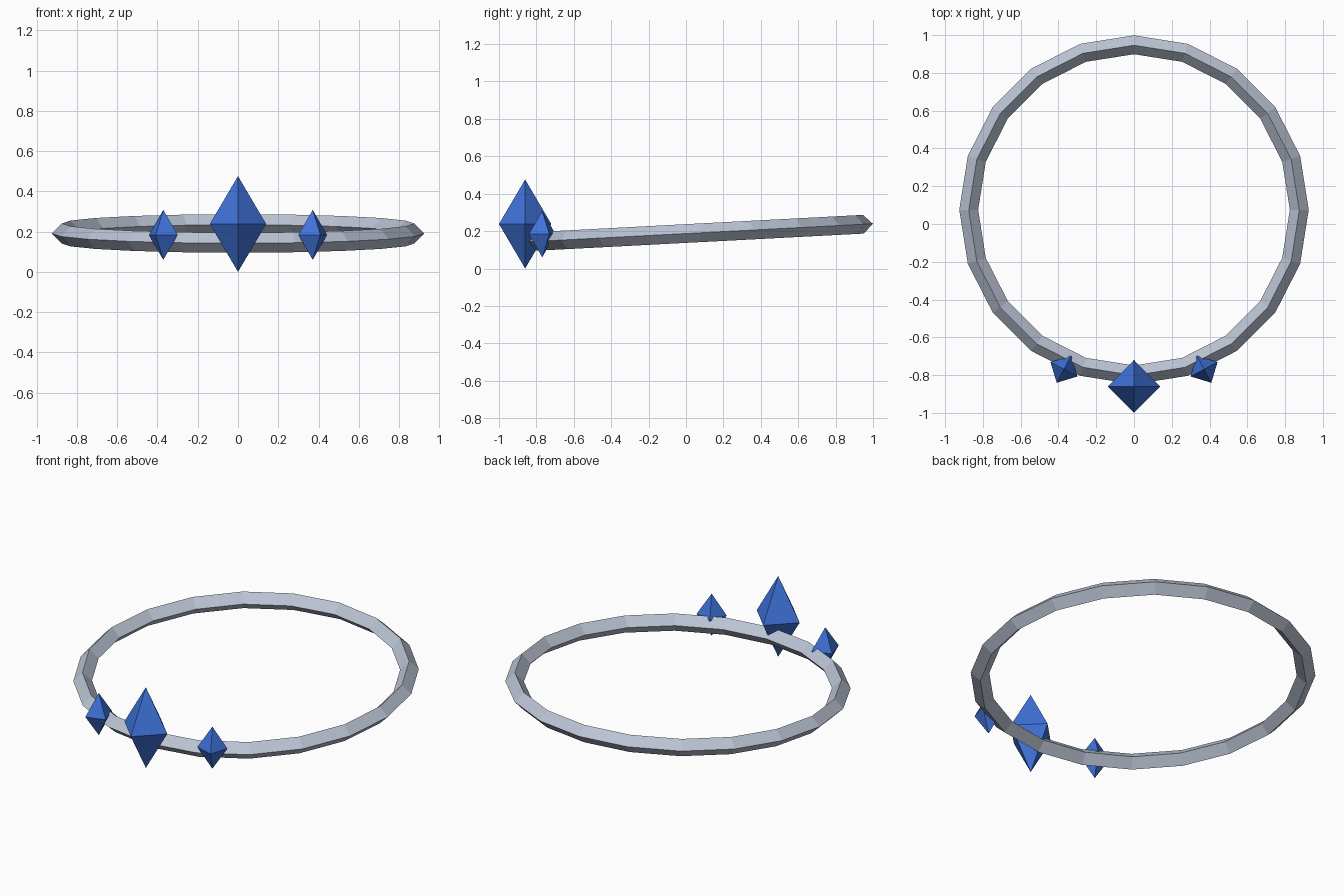
import bpy
import math
from math import radians

if "Cube" in bpy.data.objects:
    bpy.data.objects.remove(bpy.data.objects["Cube"])


def make_material(name, rgb):
    mat = bpy.data.materials.new(name)
    mat.diffuse_color = (*rgb, 1.0)
    mat.use_nodes = True
    mat.node_tree.nodes["Principled BSDF"].inputs["Base Color"].default_value = mat.diffuse_color
    return mat


silver = make_material("silver", (0.50, 0.55, 0.66))
blue = make_material("gem blue", (0.05, 0.17, 0.70))


def finish(obj, name, mat):
    obj.name = name
    obj.data.name = name
    obj.data.materials.append(mat)
    for poly in obj.data.polygons:
        poly.use_smooth = False
    return obj


def make_gem(name, loc, radius, half_height, turn):
    """Stretched octahedron with its points up and down."""
    x, y = radius, half_height
    verts = [(x, 0, 0), (0, x, 0), (-x, 0, 0), (0, -x, 0), (0, 0, y), (0, 0, -y)]
    faces = []
    for i in range(4):
        j = (i + 1) % 4
        faces += [(i, j, 4), (j, i, 5)]
    mesh = bpy.data.meshes.new(name)
    mesh.from_pydata(verts, [], faces)
    obj = bpy.data.objects.new(name, mesh)
    bpy.context.collection.objects.link(obj)
    obj.location = loc
    obj.rotation_euler.z = turn
    return finish(obj, name, blue)


# Band: 20-sided ring with a diamond cross-section, tipped up at the back
bpy.ops.mesh.primitive_torus_add(
    major_segments=20, minor_segments=4, major_radius=0.875, minor_radius=0.05,
    location=(0, 0.075, 0.191), rotation=(radians(3), 0, 0))
finish(bpy.context.object, "band", silver)

# Large centre gem at the front
make_gem("centre_gem", (0, -0.86, 0.238), 0.14, 0.238, 0)

# Small gems on either side, turned to follow the band
for side, label in ((-1, "left"), (1, "right")):
    make_gem(label + "_gem", (side * 0.371, -0.769, 0.184), 0.081, 0.124, side * radians(28))
